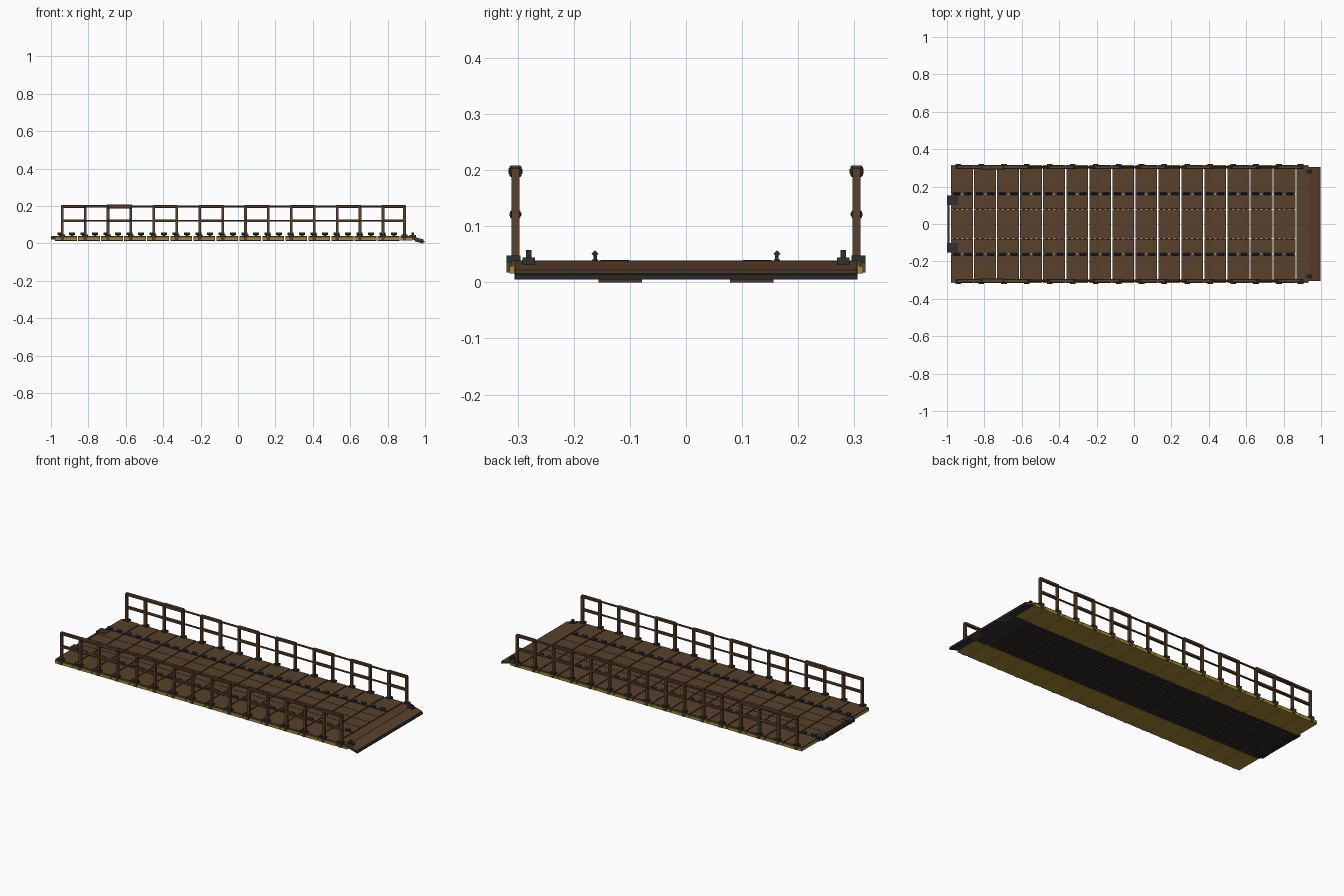
import bpy, bmesh
from math import radians
from mathutils import Matrix, Vector

if "Cube" in bpy.data.objects:
    bpy.data.objects.remove(bpy.data.objects["Cube"])


def material(name, colour):
    m = bpy.data.materials.new(name)
    m.use_nodes = True
    m.diffuse_color = (*colour, 1)
    m.node_tree.nodes["Principled BSDF"].inputs["Base Color"].default_value = (*colour, 1)
    return m


WOOD = material("brown wood", (0.1, 0.053, 0.025))
METAL = material("dark metal", (0.028, 0.029, 0.032))
YELLOW = material("ochre panel", (0.38, 0.26, 0.035))


class Part:
    """Collects boxes into one named object."""

    def __init__(self, name, mat):
        self.name, self.mat, self.bm = name, mat, bmesh.new()

    def box(self, x, y, z, turn=None):
        centre = Vector([(a + b) / 2 for a, b in (x, y, z)])
        size = [b - a for a, b in (x, y, z)]
        mx = Matrix.Translation(centre)
        if turn:
            mx = mx @ Matrix.Rotation(radians(turn[0]), 4, turn[1])
        bmesh.ops.create_cube(self.bm, size=1, matrix=mx @ Matrix.Diagonal((*size, 1)))

    def block(self, c, s, turn=None):
        self.box(*[(p - d / 2, p + d / 2) for p, d in zip(c, s)], turn=turn)

    def finish(self, bevel=0):
        me = bpy.data.meshes.new(self.name)
        self.bm.to_mesh(me)
        self.bm.free()
        me.materials.append(self.mat)
        ob = bpy.data.objects.new(self.name, me)
        bpy.context.scene.collection.objects.link(ob)
        if bevel:
            mod = ob.modifiers.new("bevel", "BEVEL")
            mod.width, mod.segments = bevel, 1


PITCH = 0.123
START = -0.98
BAYS = 15
GAP = 0.0028
END = START + BAYS * PITCH
RAMP = 0.932
POSTS = [-0.94 + i * 0.1225 for i in range(15)] + [0.89]

# Deck: four centre boards per bay, flanked by outer boards on ochre panels
centre = Part("centre_deck_boards", WOOD)
battens = Part("centre_battens", WOOD)
outer = Part("outer_deck_boards", WOOD)
panels = Part("side_under_panels", YELLOW)
joists = Part("centre_joists", METAL)
for i in range(BAYS):
    x = (START + i * PITCH + GAP, START + (i + 1) * PITCH - GAP)
    xc, length = sum(x) / 2, x[1] - x[0]
    for j in range(-2, 2):
        centre.box(x, (j * 0.08 + 0.0012, j * 0.08 + 0.0788), (0.018, 0.038))
        for k in (0.013, 0.04, 0.067):
            joists.block((xc, j * 0.08 + k, 0.0155), (length, 0.012, 0.006))
    for k in (-0.042, -0.014, 0.014, 0.042):
        battens.block((xc + k, 0, 0.024), (0.015, 0.318, 0.008))
    for s in (-1, 1):
        outer.block((xc, s * 0.2365, 0.035), (length, 0.147, 0.008))
        panels.block((xc, s * 0.2385, 0.0235), (length, 0.153, 0.0155))
for s in (-1, 1):
    panels.box((END + GAP, RAMP), sorted((s * 0.162, s * 0.315)), (0.0158, 0.028))
centre.finish()
battens.finish()
outer.finish()
panels.finish()
joists.finish()

# Hinge lines between centre and sides, with raised cleats
rods = Part("hinge_rods", METAL)
cleats = Part("hinge_cleats", METAL)
for s in (-1, 1):
    for i in range(BAYS * 2):
        x = START + (i + 0.5) * PITCH / 2
        rods.block((x, s * 0.162, 0.037), (0.055, 0.011, 0.008))
        cleats.block((x, s * 0.162, 0.044), (0.014, 0.006, 0.012))
        cleats.block((x, s * 0.162, 0.051), (0.03, 0.009, 0.009), (45, "X"))
rods.finish()
cleats.finish()

# Railings: posts, brackets, and rails that are heavier on every other bay
posts = Part("rail_posts", WOOD)
pads = Part("post_pads", WOOD)
feet = Part("post_brackets", METAL)
top = Part("top_rails", WOOD)
mid = Part("middle_rails", WOOD)
for s in (-1, 1):
    y = s * 0.304
    for x in POSTS:
        posts.block((x, y, 0.118), (0.014, 0.014, 0.165))
        feet.block((x, s * 0.3075, 0.0415), (0.03, 0.025, 0.012))
        pads.block((x, s * 0.3155, 0.0265), (0.018, 0.009, 0.018))
    for i, (a, b) in enumerate(zip(POSTS, POSTS[1:])):
        heavy = i % 2 == 0
        w, h = (0.018, 0.016) if heavy else (0.012, 0.009)
        if i == 1:
            w, h = 0.025, 0.014
        if i == 2:
            w, h = 0.022, 0.021
        top.box((a - 0.006, b + 0.006), (y - w / 2, y + w / 2), (0.198 - h / 2, 0.198 + h / 2))
        mid.block(((a + b) / 2, y, 0.121), (b - a, w * 0.85, 0.014 if heavy else 0.008))
posts.finish()
pads.finish()
feet.finish()
top.finish(0.003)
mid.finish(0.002)

# Ramp at the right-hand end of the deck, sloping to its lip
ramp = Part("end_ramp", WOOD)
ramp.box((END + GAP, RAMP), (-0.311, 0.311), (0.025, 0.039))
ramp.block((0.96, 0, 0.024), (0.062, 0.61, 0.012), (15, "Y"))
for s in (-1, 1):
    ramp.block((0.966, s * 0.117, 0.0085), (0.046, 0.077, 0.006), (14, "Y"))
ramp.finish()
lip = Part("ramp_underplate", METAL)
lip.block((0.961, 0, 0.0165), (0.068, 0.612, 0.006), (15, "Y"))
lip.block((0.987, 0, 0.012), (0.02, 0.61, 0.009), (15, "Y"))
lip.box((END + GAP, RAMP), (-0.16, 0.16), (0.016, 0.027))
lip.finish()

# Latches on the ramp
latches = Part("ramp_latches", METAL)
for s in (-1, 1):
    latches.block((0.935, s * 0.28, 0.037), (0.036, 0.022, 0.014))
    latches.block((0.935, s * 0.28, 0.049), (0.014, 0.01, 0.018))
latches.finish()

# Coupling bar and brackets at the left-hand end
coupling = Part("end_coupling", METAL)
coupling.box((-0.998, -0.986), (-0.15, 0.15), (0.022, 0.032))
for s in (-1, 1):
    coupling.box((-1, -0.94), (s * 0.127 - 0.025, s * 0.127 + 0.025), (0.022, 0.04))
coupling.finish()
